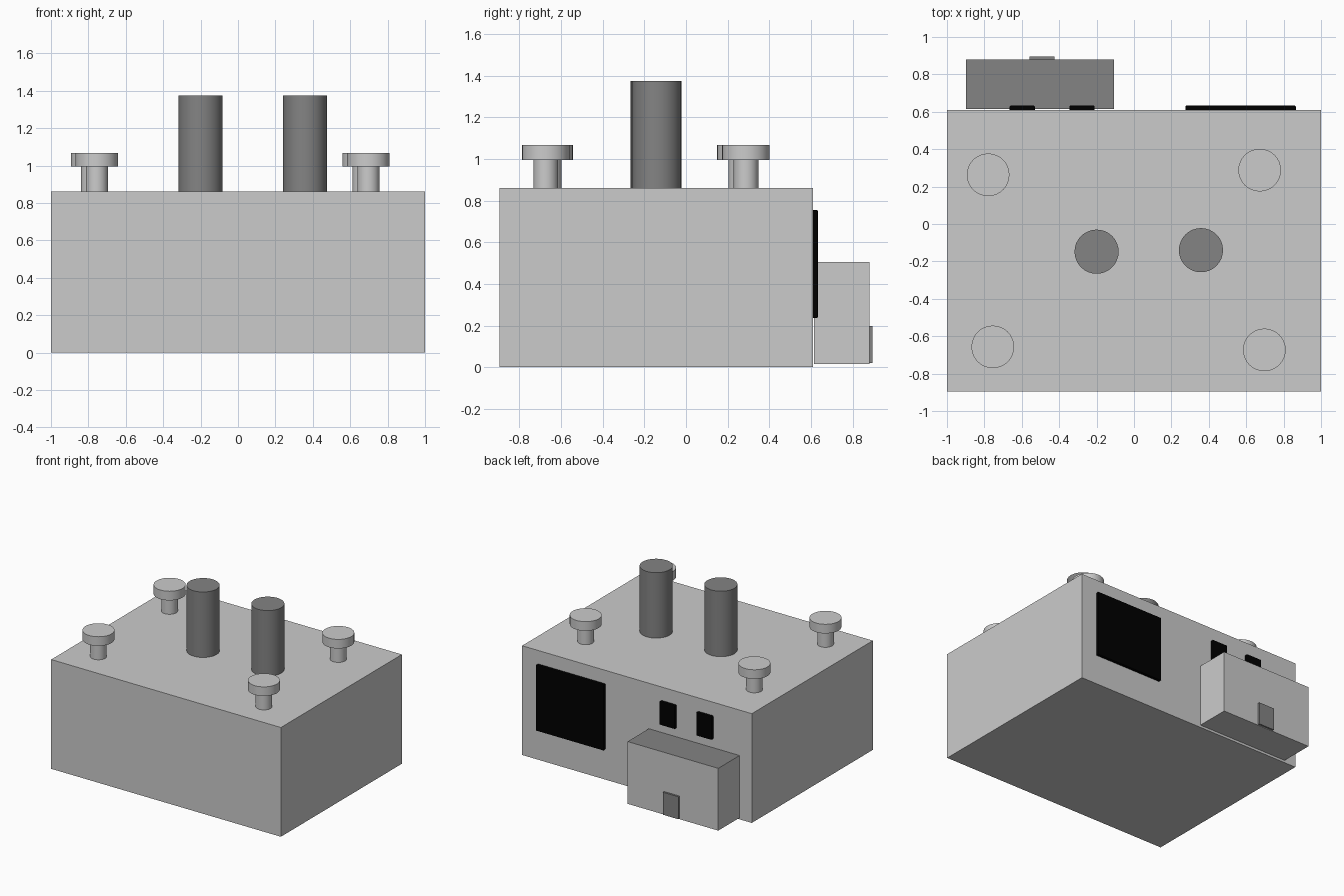
import bpy, bmesh, math

if "Cube" in bpy.data.objects:
    bpy.data.objects.remove(bpy.data.objects["Cube"])


def material(name, v):
    m = bpy.data.materials.new(name)
    m.diffuse_color = (v, v, v, 1)
    m.use_nodes = True
    m.node_tree.nodes["Principled BSDF"].inputs["Base Color"].default_value = m.diffuse_color
    return m


MID = material("mid_grey", 0.51)
DARK = material("dark_grey", 0.23)
BLACK = material("black_glass", 0.0)


def box(name, x, y, z, mat=None):
    bm = bmesh.new()
    bmesh.ops.create_cube(bm, size=1)
    for v in bm.verts:
        for i, (a, b) in enumerate((x, y, z)):
            v.co[i] = a if v.co[i] < 0 else b
    mesh = bpy.data.meshes.new(name)
    bm.to_mesh(mesh)
    bm.free()
    ob = bpy.data.objects.new(name, mesh)
    bpy.context.collection.objects.link(ob)
    if mat:
        mesh.materials.append(mat)
    return ob


def lathe(name, x, y, profile, mat, sides=32):
    """Closed solid of revolution from (radius, z) points."""
    verts, faces = [], []
    for r, z in profile:
        for i in range(sides):
            a = 2 * math.pi * i / sides
            verts.append((r * math.cos(a), r * math.sin(a), z))
    for k in range(len(profile) - 1):
        for i in range(sides):
            j = (i + 1) % sides
            faces.append((k * sides + i, k * sides + j, (k + 1) * sides + j, (k + 1) * sides + i))
    faces.append(tuple(reversed(range(sides))))
    faces.append(tuple(range((len(profile) - 1) * sides, len(profile) * sides)))
    mesh = bpy.data.meshes.new(name)
    mesh.from_pydata(verts, [], faces)
    mesh.materials.append(mat)
    ob = bpy.data.objects.new(name, mesh)
    ob.location = (x, y, 0)
    bpy.context.collection.objects.link(ob)
    bpy.context.view_layer.objects.active = ob
    ob.select_set(True)
    bpy.ops.object.shade_smooth_by_angle(angle=math.radians(30))
    ob.select_set(False)


# Main building
box("main_hall", (-1, 1), (-0.895, 0.61), (0, 0.86))

# Tall chimneys
for i, (x, y) in enumerate([(-0.2, -0.148), (0.358, -0.14)]):
    lathe(f"chimney_{i + 1}", x, y, [(0.118, 0.84), (0.118, 1.375)], DARK)

# Mushroom roof vents: stem and wide cap
for i, (x, y) in enumerate([(-0.78, 0.263), (0.672, 0.288), (-0.755, -0.657), (0.697, -0.673)]):
    lathe(f"roof_vent_{i + 1}", x, y,
          [(0.059, 0.84), (0.059, 0.995), (0.114, 0.995), (0.114, 1.067)], MID)

# Rear annex with darker roof and underside, plus its door
annex = box("annex", (-0.897, -0.107), (0.615, 0.88), (0.015, 0.505), MID)
annex.data.materials.append(DARK)
for p in annex.data.polygons:
    if p.normal.z > 0.5:
        p.material_index = 1
box("annex_door", (-0.56, -0.425), (0.87, 0.895), (0.02, 0.197), DARK)

# Rear windows with softened corners
for name, x, z in [("large_window", (0.275, 0.865), (0.235, 0.755)),
                   ("small_window_1", (-0.345, -0.21), (0.57, 0.755)),
                   ("small_window_2", (-0.665, -0.53), (0.57, 0.755))]:
    win = box(name, x, (0.605, 0.633), z, BLACK)
    bev = win.modifiers.new("soft_corners", 'BEVEL')
    bev.width = 0.006
    bev.segments = 2
